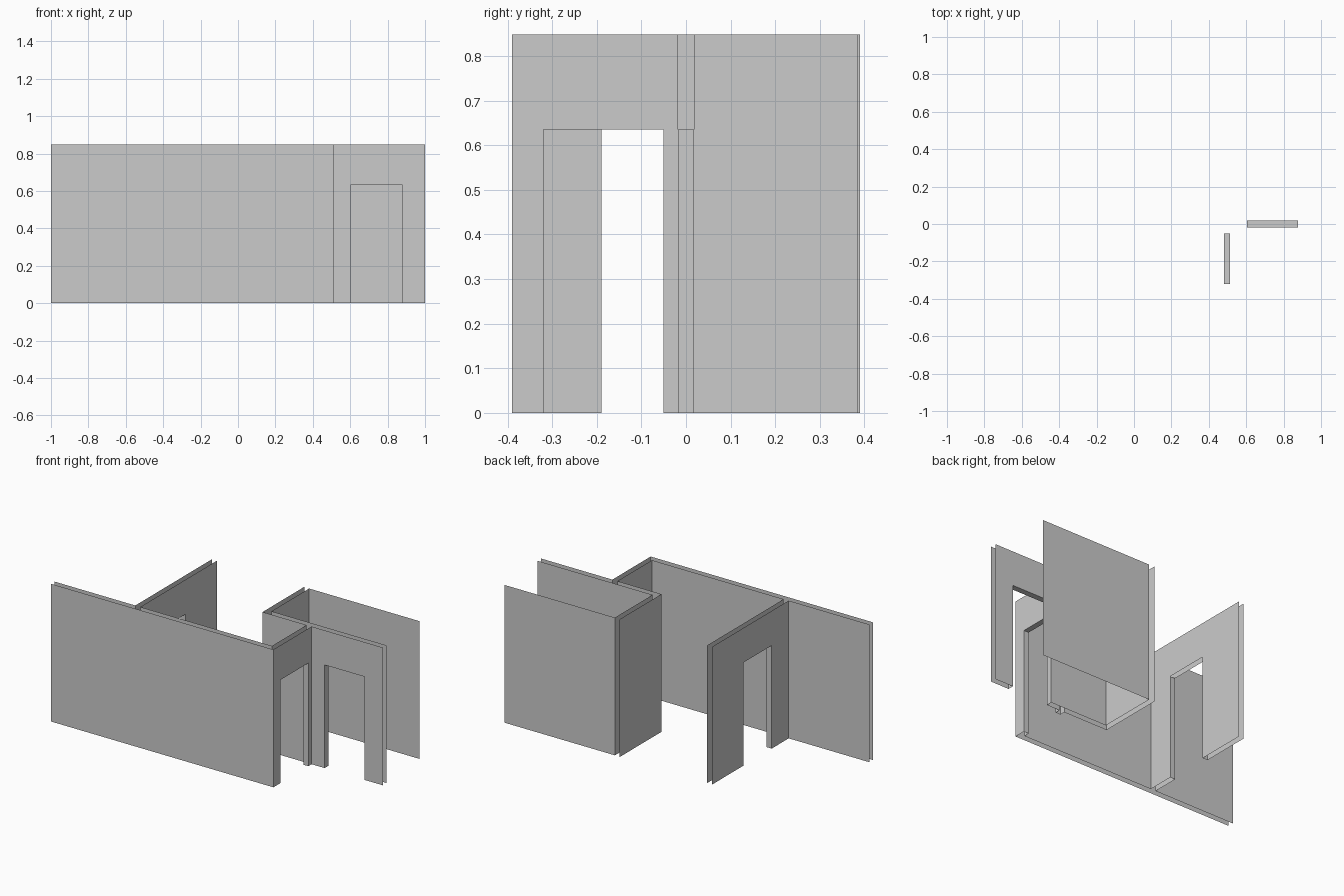
import bpy
from mathutils import Vector

if "Cube" in bpy.data.objects:
    bpy.data.objects.remove(bpy.data.objects["Cube"])

H = 0.848        # wall height
DOOR = 0.635     # doorway height
T = 0.018        # half thickness of the cross wall


def sheet(p, q, door=None):
    """Upright sheet from p to q, facing right of travel; door = (start, end) distances."""
    p, q = Vector((*p, 0)), Vector((*q, 0))
    length = (q - p).length
    d = (q - p) / length
    outline = [(0, 0)]
    if door:
        a, b = door
        outline += [(a, 0), (a, DOOR), (b, DOOR), (b, 0)]
    outline += [(length, 0), (length, H), (0, H)]
    return [p + d * s + Vector((0, 0, z)) for s, z in outline]


def x_sheet(y, x0, x1, door=None):
    return sheet((x0, y), (x1, y), door and tuple(sorted(abs(v - x0) for v in door)))


def y_sheet(x, y0, y1, door=None):
    return sheet((x, y0), (x, y1), door and tuple(sorted(abs(v - y0) for v in door)))


def build(name, faces):
    verts, polys = [], []
    for f in faces:
        polys.append(range(len(verts), len(verts) + len(f)))
        verts += [tuple(v) for v in f]
    mesh = bpy.data.meshes.new(name)
    mesh.from_pydata(verts, [], [list(p) for p in polys])
    mesh.update()
    bpy.context.collection.objects.link(bpy.data.objects.new(name, mesh))


def door_lining(name, x, y, along_x, lintel=True):
    """Two jambs and a lintel lining the doorway box x, y."""
    (x0, x1), (y0, y1) = x, y
    if along_x:
        ends = [((x0, y0), (x0, y1)), ((x1, y1), (x1, y0))]
    else:
        ends = [((x1, y0), (x0, y0)), ((x0, y1), (x1, y1))]
    faces = [[Vector((*c, z)) for c, z in ((p, 0), (q, 0), (q, DOOR), (p, DOOR))]
             for p, q in ends]
    if lintel:
        faces.append([Vector((a, b, DOOR)) for a, b in
                      ((x0, y0), (x0, y1), (x1, y1), (x1, y0))])
    build(name, faces)


# Key wall lines
FRONT_OUT, FRONT_IN, BACK = -0.39, -0.355, 0.39
WEST, EAST = (-0.451, -0.417), (0.48, 0.514)
STUB = (0.18, 0.215)
west_door, east_door, cross_door = (-0.19, 0.085), (-0.32, -0.05), (0.603, 0.876)

# Long front wall: outer sheet, inner sheet broken by the partition
build("front_wall", [
    x_sheet(FRONT_OUT, -1, EAST[1]),
    x_sheet(FRONT_IN, WEST[0], -1),
    x_sheet(FRONT_IN, EAST[0], WEST[1]),
])

# Partition with doorway on the left
build("left_partition", [
    y_sheet(WEST[0], BACK, FRONT_IN, west_door),
    y_sheet(WEST[1], FRONT_IN, BACK, west_door),
])
door_lining("left_doorway", WEST, west_door, False, lintel=False)

# Short right wall with doorway
build("right_wall", [
    y_sheet(EAST[1], FRONT_OUT, -T, east_door),
    y_sheet(EAST[0], -T, FRONT_IN, east_door),
])
door_lining("right_doorway", EAST, east_door, False)

# Cross wall with doorway
build("cross_wall", [
    x_sheet(-T, STUB[0], EAST[0]),
    x_sheet(-T, EAST[1], 1, cross_door),
    x_sheet(T, 1, STUB[1], cross_door),
])
door_lining("cross_doorway", cross_door, (-T, T), True)

# Side wall of the back room
build("back_room_side_wall", [
    y_sheet(STUB[0], BACK, -T),
    y_sheet(STUB[1], T, 0.385),
])

# Back wall of the back room
build("back_room_back_wall", [x_sheet(0.385, STUB[1], 0.968)])
